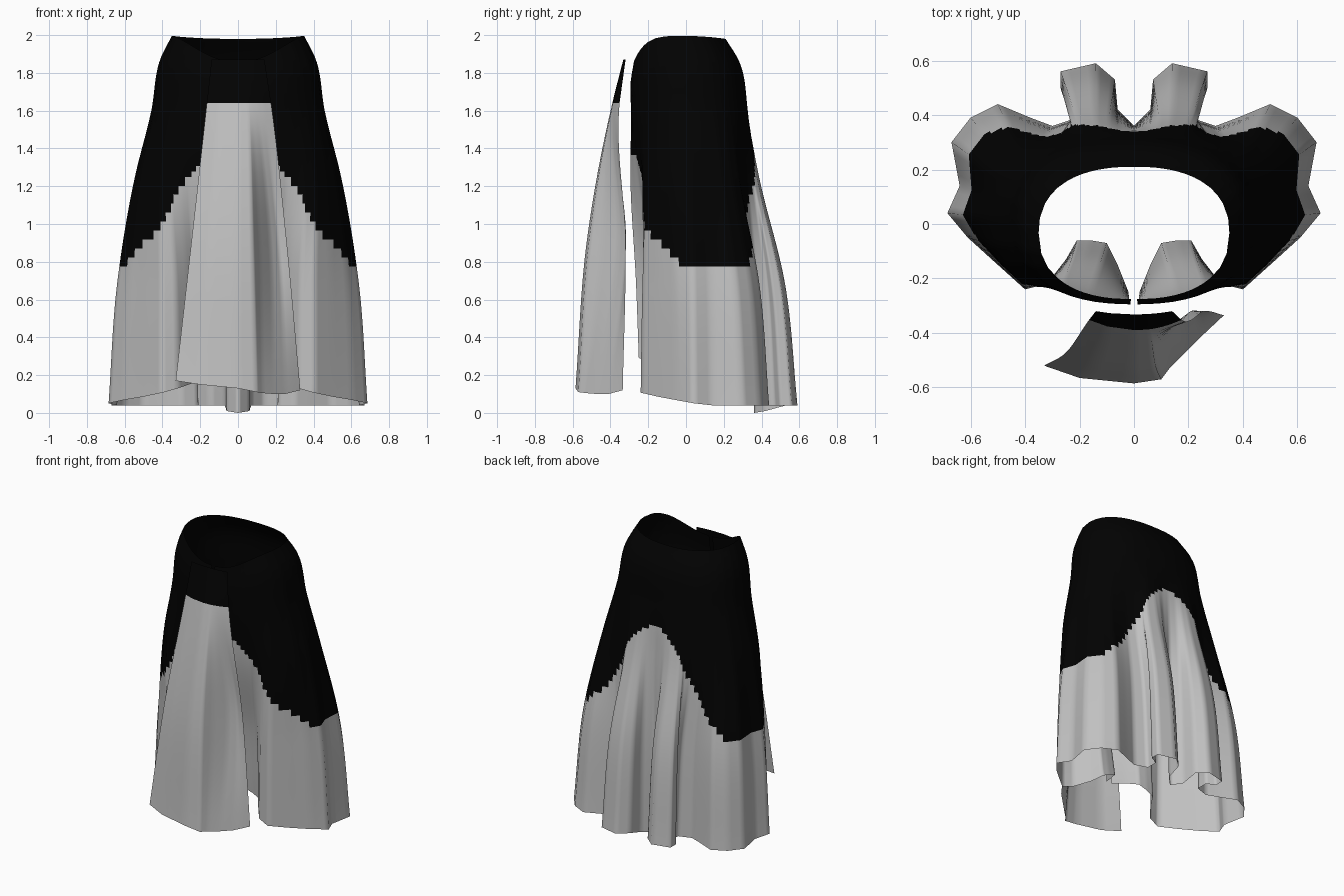
import bpy
import math
from mathutils import Vector

cube = bpy.data.objects.get("Cube")
if cube:
    bpy.data.objects.remove(cube, do_unlink=True)


def make_material(name, value):
    mat = bpy.data.materials.new(name)
    mat.use_nodes = True
    colour = (value, value, value, 1)
    mat.diffuse_color = colour
    mat.node_tree.nodes["Principled BSDF"].inputs["Base Color"].default_value = colour
    return mat


BLACK = make_material("black cloth", 0.0006)
GREY = make_material("light grey cloth", 0.53)


def straight(points, steps):
    """Even points along the straight spans of a row."""
    result = [a.lerp(b, k / steps) for a, b in zip(points, points[1:]) for k in range(steps)]
    return result + [points[-1]]


def drape(points, steps):
    """Smooth curve down a column, weighted by span length to avoid ripples."""
    spans = [b - a for a, b in zip(points, points[1:])]
    lengths = [s.length for s in spans]
    slopes = [s / d for s, d in zip(spans, lengths)]
    tangents = [slopes[0]]
    for s, t, d, e in zip(slopes, slopes[1:], lengths, lengths[1:]):
        tangents.append((s * e + t * d) / (d + e))
    tangents.append(slopes[-1])
    result = []
    for i, d in enumerate(lengths):
        for k in range(steps):
            t = k / steps
            ease = t * t * (3 - 2 * t)
            result.append(points[i].lerp(points[i + 1], ease)
                          + tangents[i] * (d * t * (1 - t) ** 2)
                          - tangents[i + 1] * (d * t * t * (1 - t)))
    return result + [points[-1]]


def make_cloth(name, rows, row_steps, col_steps, is_black):
    """Loft a cloth sheet through rows of points, running from top to hem."""
    rows = [straight(row, col_steps) for row in rows]
    columns = [drape(col, row_steps) for col in zip(*rows)]
    height, width = len(columns[0]), len(columns)
    verts = [p for col in columns for p in col]
    faces = []
    for c in range(width - 1):
        for r in range(height - 1):
            i = c * height + r
            faces.append((i, i + 1, i + height + 1, i + height))
    mesh = bpy.data.meshes.new(name)
    mesh.from_pydata(verts, [], faces)
    mesh.materials.append(BLACK)
    mesh.materials.append(GREY)
    for poly in mesh.polygons:
        c, r = divmod(poly.index, height - 1)
        poly.material_index = 0 if is_black(c / col_steps, r / row_steps, poly.center) else 1
        poly.use_smooth = True
    obj = bpy.data.objects.new(name, mesh)
    bpy.context.collection.objects.link(obj)
    return obj


# Half of the skirt from front slit to centre back, in hundredths:
# hem x, hem y, angle around the waist in degrees, height of the dye edge
PLEATS = [
    (2, -25, 1, 138), (6, -15, 9, 138), (10, -7, 16, 136), (16, -6, 22, 130),
    (21, -6, 28, 124), (25, -13, 34, 119), (32, -22, 42, 108), (40, -24, 50, 98),
    (50, -15, 62, 90), (61, -5, 75, 80), (68.5, 4, 90, 77), (64, 14, 100, 77),
    (67, 30, 113, 77), (60, 39, 122, 79), (50, 44, 130, 87), (38, 39, 138, 96),
    (30, 36, 144, 104), (21, 39, 150, 116), (21, 47, 156, 119), (27, 50, 159, 123),
    (27, 56, 162, 132), (14, 59, 168, 139), (7, 53, 172, 143), (6, 42, 176, 144),
    (0, 36, 180, 144),
]


def ring_point(degrees, radius_x, radius_y, centre_y, z):
    """Point on a slightly squared oval; zero degrees is the front."""
    a = math.radians(degrees)
    s, c = max(math.sin(a), 0), math.cos(a)
    if degrees == 180:
        s = 0
    return Vector((radius_x * s ** 0.85,
                   centre_y - radius_y * math.copysign(abs(c) ** 0.85, c), z))


waist, shoulder, hip, middle, lower, hem = [], [], [], [], [], []
last = len(PLEATS) - 1
for i, (x, y, angle, edge) in enumerate(PLEATS):
    front = (1 + math.cos(math.radians(angle))) / 2
    top = 2 - 0.14 * front ** 7 - 0.02 * (1 - front) ** 3
    hem_z = 0.04 + 0.25 * max(0, 1 - i / 11) ** 1.3
    if i >= last - 1:
        hem_z = 0.01 * (last - i)
    hem_point = Vector((x / 100, y / 100, hem_z))
    body = ring_point(angle, 0.513, 0.325, 0.02, 1.25)
    body = body.lerp(Vector((hem_point.x, hem_point.y, 1.25)), 0.19)
    low = body.lerp(hem_point, 0.68)
    low.z = 0.68
    waist.append(ring_point(angle, 0.35, 0.243, -0.033, top))
    shoulder.append(ring_point(angle, 0.41, 0.288, -0.006, top - 0.12))
    hip.append(ring_point(angle, 0.459, 0.309, 0.018, 1.6))
    middle.append(body)
    lower.append(low)
    hem.append(hem_point)


def skirt_is_black(column, row, centre):
    i = int(column)
    f = column - i
    edge = PLEATS[i][3] * (1 - f) + PLEATS[i + 1][3] * f
    return centre.z > edge / 100


skirt = make_cloth("skirt", [waist, shoulder, hip, middle, lower, hem], 12, 4, skirt_is_black)
mirror = skirt.modifiers.new("mirror", "MIRROR")
mirror.use_axis[0] = True
mirror.merge_threshold = 0.0005

# Loose front panel, in hundredths: hem x, y, z and the fold depth at knee height
PANEL_HEM = [(-33, -52, 17, 0), (-20, -56.5, 15, 0), (0, -58.5, 13, 0), (10, -57, 11, 0),
             (13, -53, 10.5, 4), (19, -47, 10, 9), (25, -41, 10, 8), (33, -33.5, 12, 2)]
panel_rows = [[], [], [], []]
for x, y, z, fold in PANEL_HEM:
    end = Vector((x, y, z)) / 100
    u = end.x / 0.33
    bow = 1 - u * u
    belt = Vector((0.14 * u, -0.32 - 0.012 * bow, 1.87))
    band = Vector((0.005 + 0.17 * u, -0.352 - 0.038 * bow, 1.64))
    knee = Vector(((band.x + end.x) / 2 + fold * 0.003,
                   band.y * 0.3 + end.y * 0.7 + fold / 100, 0.9))
    for row, point in zip(panel_rows, (belt, band, knee, end)):
        row.append(point)

make_cloth("front_panel", panel_rows, 8, 4, lambda column, row, centre: row < 1)
